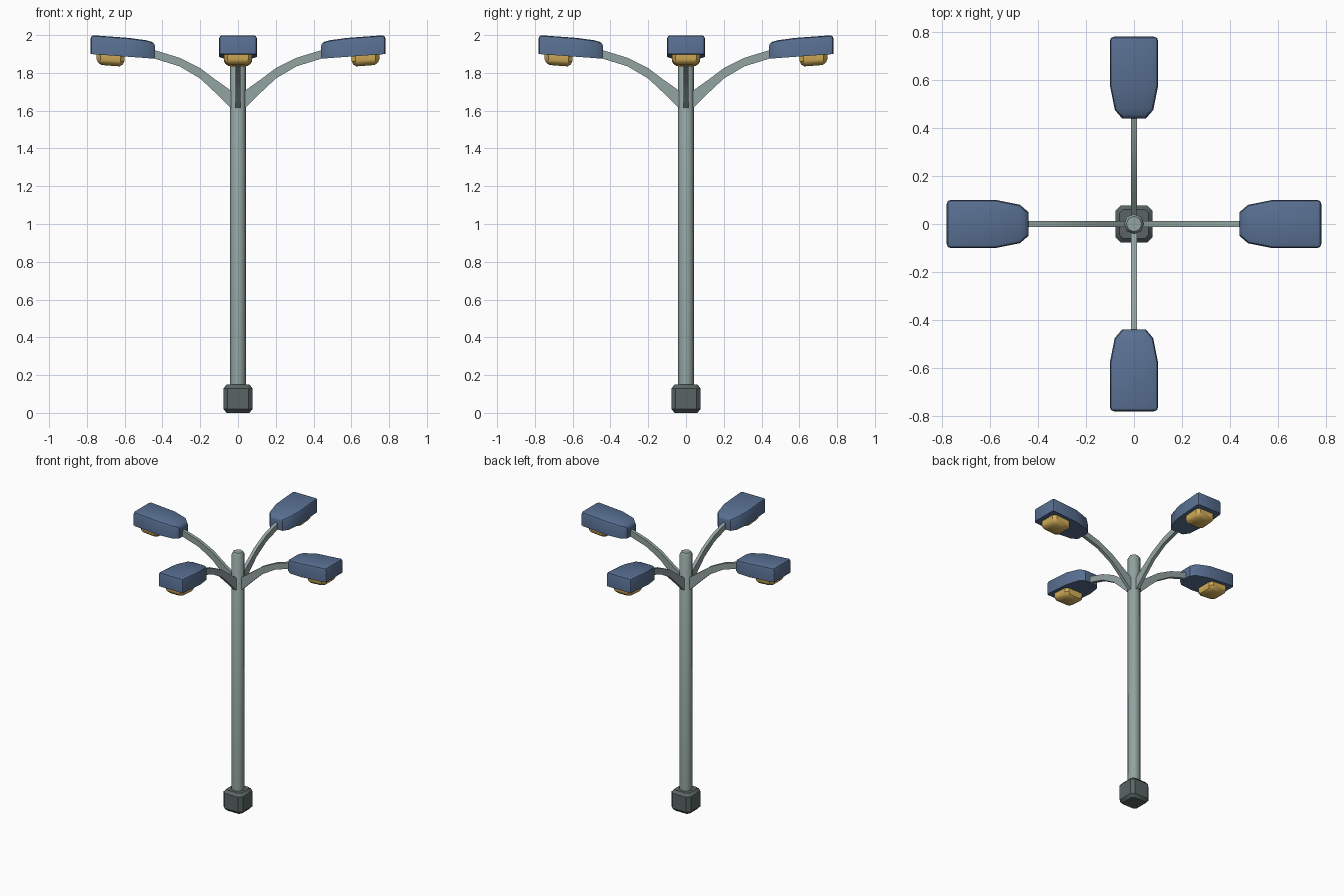
import bpy, bmesh, math

if "Cube" in bpy.data.objects:
    bpy.data.objects.remove(bpy.data.objects["Cube"])


def material(name, rgb):
    m = bpy.data.materials.new(name)
    m.diffuse_color = (*rgb, 1)
    m.use_nodes = True
    m.node_tree.nodes["Principled BSDF"].inputs["Base Color"].default_value = m.diffuse_color
    return m


POLE = material("grey green metal", (0.29, 0.37, 0.355))
BASE = material("dark grey metal", (0.10, 0.13, 0.127))
BLUE = material("slate blue", (0.098, 0.16, 0.285))
AMBER = material("amber lens", (0.66, 0.43, 0.10))


def loft(rings):
    """Skin a list of equal-length rings and cap both ends."""
    bm = bmesh.new()
    vs = [[bm.verts.new(p) for p in r] for r in rings]
    n = len(vs[0])
    for a, b in zip(vs, vs[1:]):
        for i in range(n):
            j = (i + 1) % n
            bm.faces.new((a[i], a[j], b[j], b[i]))
    bm.faces.new(vs[0][::-1])
    bm.faces.new(vs[-1])
    bmesh.ops.recalc_face_normals(bm, faces=bm.faces)
    return bm


def to_mesh(bm, name, mat):
    me = bpy.data.meshes.new(name)
    bm.to_mesh(me)
    bm.free()
    me.materials.append(mat)
    return me


def place(me, name, turn=0.0, angle=35):
    ob = bpy.data.objects.new(name, me)
    bpy.context.collection.objects.link(ob)
    ob.rotation_euler.z = turn
    bpy.ops.object.select_all(action='DESELECT')
    ob.select_set(True)
    bpy.context.view_layer.objects.active = ob
    bpy.ops.object.shade_smooth_by_angle(angle=math.radians(angle))
    return ob


def chamfer_rect(hx, hy, c, z, cx=0.0, slope=0.0):
    pts = [(hx, -hy + c), (hx, hy - c), (hx - c, hy), (-hx + c, hy),
           (-hx, hy - c), (-hx, -hy + c), (-hx + c, -hy), (hx - c, -hy)]
    return [(cx + x, y, z + slope * x) for x, y in pts]


def circle(r, z):
    return [(r * math.cos(k * math.pi / 4), r * math.sin(k * math.pi / 4), z) for k in range(8)]


def section(x, w, zb, zt):
    return [(x, -w, zb), (x, w, zb), (x, w, zt), (x, -w, zt)]


# base block
place(to_mesh(loft([chamfer_rect(0.06, 0.06, 0.015, 0.0), chamfer_rect(0.077, 0.077, 0.022, 0.02),
                    chamfer_rect(0.077, 0.077, 0.022, 0.13), chamfer_rect(0.06, 0.06, 0.015, 0.15)]),
              "base", BASE), "base")

# octagonal pole with a bevelled cap
place(to_mesh(loft([circle(0.042, 0.14), circle(0.042, 1.865), circle(0.032, 1.88)]),
              "pole", POLE), "pole", angle=50)

# curved arm: x, bottom z, top z
arm_path = [(0.02, 1.60, 1.69), (0.05, 1.625, 1.715), (0.12, 1.695, 1.765), (0.20, 1.77, 1.825),
            (0.31, 1.835, 1.88), (0.44, 1.875, 1.92), (0.52, 1.89, 1.93)]
arm = to_mesh(loft([section(x, 0.012, b, t) for x, b, t in arm_path]), "arm", POLE)

# lamp housing: x, half width, top z; the underside slopes up outwards
shape = [(0.44, 0.05, 1.958), (0.475, 0.08, 1.971), (0.575, 0.10, 1.985), (0.775, 0.10, 2.0)]
bm = loft([section(x + 0.005 * (x > 0.7), w, 1.875 + 0.074 * (x - 0.44), t) for x, w, t in shape])
rim = [e for e in bm.edges if e.calc_face_angle() > 0.6 and
       (all(v.co.z > 1.93 for v in e.verts) or
        (all(v.co.x > 0.7 for v in e.verts) and any(v.co.z > 1.93 for v in e.verts)))]
bmesh.ops.bevel(bm, geom=rim, offset=0.016, segments=2, profile=0.5, affect='EDGES')
housing = to_mesh(bm, "lamp_housing", BLUE)

# lens under the housing
lens = to_mesh(loft([chamfer_rect(0.073, 0.075, 0.02, 1.905, 0.675, 0.074),
                     chamfer_rect(0.073, 0.075, 0.02, 1.866, 0.675, 0.074),
                     chamfer_rect(0.066, 0.066, 0.02, 1.85, 0.675, 0.074),
                     chamfer_rect(0.048, 0.048, 0.015, 1.838, 0.675, 0.074)]), "lens", AMBER)

# four identical lamps around the pole
for k, side in enumerate(("right", "back", "left", "front")):
    for me in (arm, housing, lens):
        place(me, f"{side}_{me.name}", k * math.pi / 2)
